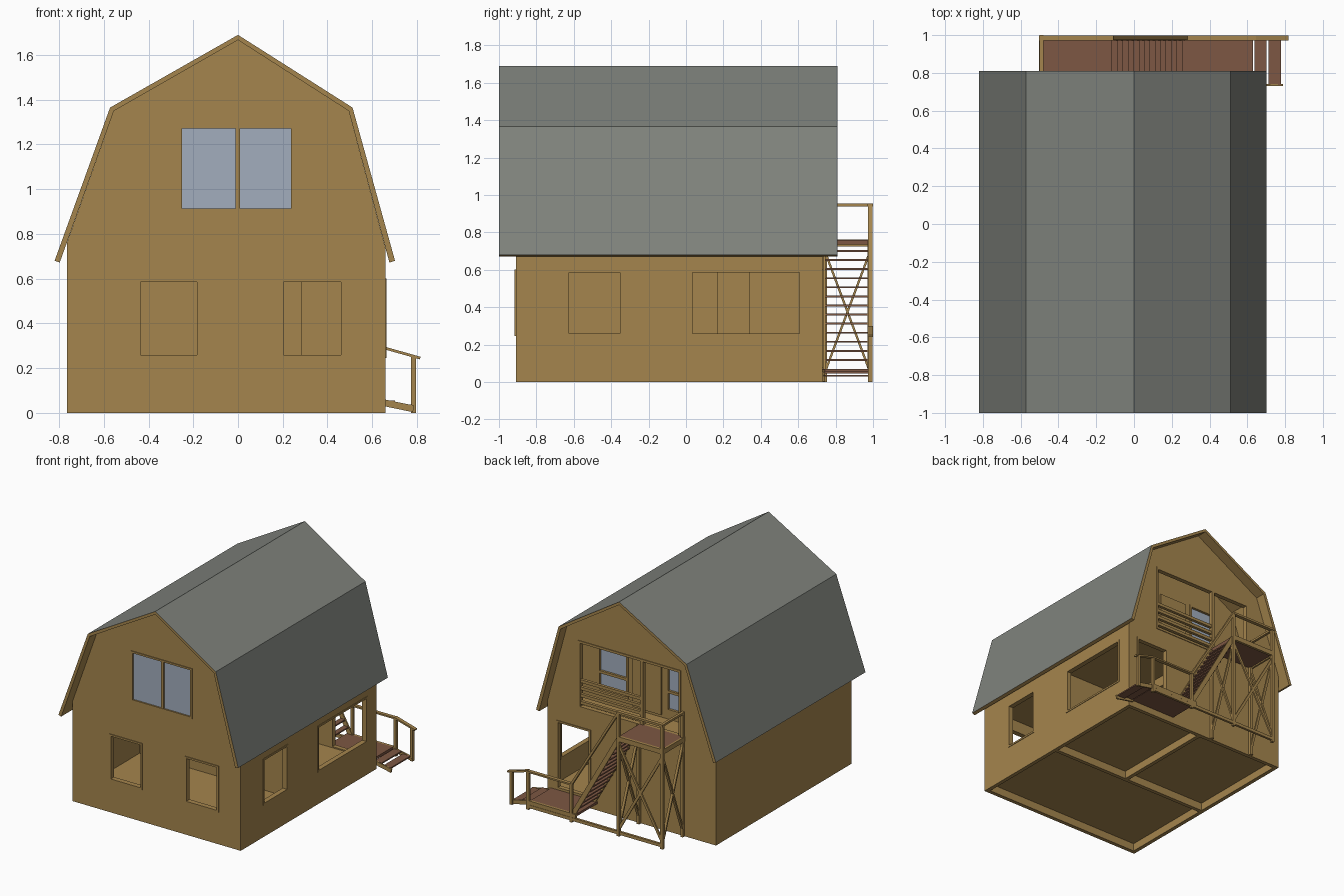
import bpy, bmesh
from mathutils import Vector

if "Cube" in bpy.data.objects:
    bpy.data.objects.remove(bpy.data.objects["Cube"])


def material(name, rgb):
    m = bpy.data.materials.new(name)
    m.diffuse_color = (*rgb, 1)
    m.use_nodes = True
    m.node_tree.nodes["Principled BSDF"].inputs["Base Color"].default_value = m.diffuse_color
    return m


TAN = material("tan timber", (0.376, 0.235, 0.075))
GREY = material("grey roofing", (0.215, 0.228, 0.205))
BLUE = material("blue glass", (0.36, 0.42, 0.51))
DECK = material("brown decking", (0.205, 0.095, 0.056))


def finish(name, bm, *mats):
    bmesh.ops.recalc_face_normals(bm, faces=bm.faces)
    me = bpy.data.meshes.new(name)
    bm.to_mesh(me)
    bm.free()
    for m in mats:
        me.materials.append(m)
    ob = bpy.data.objects.new(name, me)
    bpy.context.collection.objects.link(ob)
    return ob


def box(name, lo, hi, mat=TAN):
    bm = bmesh.new()
    bmesh.ops.create_cube(bm, size=1)
    for v in bm.verts:
        v.co = Vector([(a + b) / 2 + c * (b - a) for a, b, c in zip(lo, hi, v.co)])
    return finish(name, bm, mat)


def beam(name, p, q, w=0.02, mat=TAN, d=None):
    """Straight bar of section w (along y) by d, lying in any direction."""
    p, q = Vector(p), Vector(q)
    ax = (q - p).normalized()
    side = Vector((0, 1, 0)) if abs(ax.y) < 0.9 else Vector((1, 0, 0))
    side = (side - ax * side.dot(ax)).normalized()
    up = ax.cross(side)
    bm = bmesh.new()
    bmesh.ops.create_cube(bm, size=1)
    for v in bm.verts:
        c = v.co.copy()
        v.co = (p + q) / 2 + ax * c.x * (q - p).length + side * c.y * w + up * c.z * (d or w)
    return finish(name, bm, mat)


def panel(name, outline, holes, axis, a, b, mat=TAN):
    """Flat wall with rectangular holes (u0, z0, u1, z1), from a to b along the axis."""
    def place(u, z):
        return (u, a, z) if axis == "y" else (a, u, z)
    n = Vector((0, 1, 0)) if axis == "y" else Vector((1, 0, 0))
    bm = bmesh.new()
    loops = [outline] + [[(u0, z0), (u1, z0), (u1, z1), (u0, z1)] for u0, z0, u1, z1 in holes]
    edges = []
    for lp in loops:
        vs = [bm.verts.new(place(*p)) for p in lp]
        edges += [bm.edges.new((vs[i], vs[i - 1])) for i in range(len(vs))]
    bmesh.ops.triangle_fill(bm, use_beauty=True, use_dissolve=False, edges=edges, normal=n)
    r = bmesh.ops.extrude_face_region(bm, geom=bm.faces[:], use_keep_orig=True)
    for v in [g for g in r["geom"] if isinstance(g, bmesh.types.BMVert)]:
        v.co += n * (b - a)
    return finish(name, bm, mat)


def frame(name, hole, axis, a, b, w=0.014):
    """Thin casing just inside a wall opening."""
    u0, z0, u1, z1 = hole
    o = [(u0, z0), (u1, z0), (u1, z1), (u0, z1)]
    panel(name, o, [(u0 + w, z0 + w, u1 - w, z1 - w)], axis, a, b)


# ---- main dimensions
L, R, F, B, T = -0.765, 0.66, -0.91, 0.73, 0.03
outer = [(-0.82, 0.68), (-0.572, 1.365), (0, 1.69), (0.512, 1.365), (0.702, 0.68)]
inner = [(-0.797, 0.672), (-0.555, 1.35), (0, 1.667), (0.495, 1.35), (0.677, 0.672)]
gable_top = [(R, 0.733), (0.495, 1.35), (0, 1.667), (-0.555, 1.35), (L, 0.76)]

# ---- gambrel roof: grey outer skin, timber edges and underside
bm = bmesh.new()
rings = [[bm.verts.new((x, y, z)) for x, z in outer + inner[::-1]] for y in (-1.0, 0.81)]
f, k = rings
for i in range(10):
    j = (i + 1) % 10
    face = bm.faces.new((f[i], f[j], k[j], k[i]))
    face.material_index = 1 if i < 4 else 0
for ring in rings:
    for i in range(4):
        bm.faces.new((ring[i], ring[i + 1], ring[8 - i], ring[9 - i]))
finish("gambrel_roof", bm, TAN, GREY)

# ---- outer walls
front_low = [(-0.45, 0.245, -0.17, 0.6), (0.19, 0.245, 0.475, 0.6)]
front_up = (-0.265, 0.9, 0.25, 1.285)
back_door = (0.295, 0.075, 0.585, 0.6)
balcony = (-0.47, 0.74, 0.4, 1.26)
right_win = [(-0.64, 0.245, -0.34, 0.6), (0.02, 0.245, 0.62, 0.6)]
gable = [(L, 0), (R, 0)] + gable_top
panel("front_wall", gable, front_low + [front_up], "y", F, F + T)
panel("back_wall", gable, [back_door, balcony], "y", B - T, B)
side = [(F + T, 0), (B - T, 0), (B - T, 0.735), (F + T, 0.735)]
panel("right_wall", side, right_win, "x", R - T, R)
panel("left_wall", side, [], "x", L, L + T)

# ---- window and door casings
for h in front_low:
    frame("front_window_casing", h, "y", F - 0.006, F + T + 0.004)
for h in right_win:
    frame("right_window_casing", h, "x", R - T - 0.004, R + 0.004)
frame("front_upper_casing", front_up, "y", F - 0.006, F + T)
frame("back_door_casing", back_door, "y", B - T, B + 0.005)
frame("balcony_casing", balcony, "y", B - T, B + 0.005, 0.018)
box("front_window_glass", (-0.255, F + 0.006, 0.91), (0.24, F + 0.014, 1.275), BLUE)
box("front_window_mullion", (-0.012, F - 0.004, 0.91), (0.01, F + 0.024, 1.275))

# ---- floors and inside partitions
box("ground_floor", (L + T, F + T, 0.06), (R - T, B - T, 0.08))
box("upper_floor", (L + T, F + T, 0.68), (R - T, B - T, 0.7))
panel("cross_partition", [(L + T, 0), (R - T, 0), (R - T, 0.68), (L + T, 0.68)],
      [(0.05, 0.08, 0.285, 0.6)], "y", -0.14, -0.11)
panel("long_partition", [(-0.11, 0), (B - T, 0), (B - T, 0.68), (-0.11, 0.68)],
      [(0.17, 0.08, 0.34, 0.6)], "x", -0.04, -0.01)

# ---- recessed balcony wall with two glazed windows and a plain door
recess_win = [(0.17, 0.76, 0.43, 1.27), (-0.4, 0.76, -0.15, 1.27)]
panel("balcony_inner_wall", [(L + 0.02, 0.7), (R - 0.02, 0.7)] + gable_top, recess_win, "y", 0.42, 0.45)
for h in recess_win:
    frame("balcony_window_casing", h, "y", 0.42, 0.457, 0.018)
    box("balcony_window_glass", (h[0], 0.43, h[1]), (h[2], 0.438, h[3]), BLUE)
    for z in (0.9, 1.1):
        box("balcony_window_bar", (h[0], 0.425, z), (h[2], 0.455, z + 0.02))
box("balcony_door", (-0.11, 0.45, 0.72), (0.13, 0.46, 1.25))

# ---- balcony railing across the opening
box("balcony_post", (-0.15, B - 0.025, 0.74), (-0.125, B + 0.005, 1.26))
for z in (0.79, 0.845, 0.9, 0.955):
    box("balcony_rail", (-0.14, B - 0.02, z - 0.013), (0.4, B + 0.003, z + 0.01))

# ---- upper platform on braced posts
Y0, Y1 = B, 0.975
YP = 0.985
box("upper_platform", (-0.5, Y0, 0.735), (-0.12, Y1, 0.76), DECK)
box("platform_edge_beam", (-0.5, Y1, 0.725), (-0.12, 0.995, 0.762))
box("platform_end_beam", (-0.502, Y0, 0.725), (-0.488, Y1, 0.762))
for x, y in ((-0.49, YP), (-0.12, YP), (-0.49, B + 0.012), (-0.12, B + 0.012)):
    box("platform_post", (x - 0.011, y - 0.011, 0), (x + 0.011, y + 0.011, 0.95 if y > 0.9 or x < -0.3 else 0.74))
beam("platform_top_rail", (-0.502, YP, 0.945), (-0.11, YP, 0.945), 0.028, d=0.016)
beam("platform_end_rail", (-0.49, B, 0.945), (-0.49, 1.0, 0.945), 0.02, d=0.016)
for z0, z1 in ((0.05, 0.7), (0.7, 0.05)):
    beam("outer_brace", (-0.49, YP, z0), (-0.12, YP, z1), 0.012, d=0.02)
    beam("end_brace", (-0.49, B + 0.012, z0), (-0.49, YP, z1), 0.012, d=0.02)
    beam("inner_brace", (-0.12, B + 0.012, z0), (-0.12, YP, z1), 0.012, d=0.02)
beam("bottom_beam", (-0.5, YP, 0.025), (0.65, YP, 0.025), 0.018, d=0.024)

# ---- main stair
N = 13
for i in range(N):
    x = 0.25 - 0.37 * (i + 0.5) / N
    z = 0.07 + 0.68 * (i + 1) / (N + 1)
    box("stair_tread", (x - 0.02, Y0 + 0.01, z - 0.006), (x + 0.02, Y1, z + 0.004), DECK)
for y in (Y0 + 0.01, YP - 0.008):
    beam("stair_stringer", (0.27, y, 0.06), (-0.12, y, 0.745), 0.012, d=0.035)
beam("stair_handrail", (0.28, YP, 0.285), (-0.12, YP, 0.945), 0.024, d=0.016)

# ---- lower landing, short steps and rails
box("lower_landing", (0.24, Y0, 0.05), (0.63, Y1, 0.068), DECK)
box("landing_edge_beam", (0.24, Y1, 0.038), (0.65, 0.993, 0.068))
for x, h in ((0.28, 0.29), (0.645, 0.285), (0.785, 0.25)):
    box("landing_post", (x - 0.011, YP - 0.011, 0), (x + 0.011, YP + 0.011, h))
beam("landing_rail", (0.27, YP, 0.29), (0.65, YP, 0.29), 0.028, d=0.012)
beam("step_handrail", (0.645, YP, 0.293), (0.815, YP, 0.245), 0.028, d=0.012)
for y in (Y0 + 0.006, YP - 0.006):
    beam("step_stringer", (0.63, y, 0.05), (0.785, y, 0.018), 0.012, d=0.03)
for x, z in ((0.67, 0.05), (0.745, 0.032)):
    box("step_tread", (x - 0.032, Y0 + 0.005, z - 0.004), (x + 0.032, Y1, z + 0.006), DECK)
